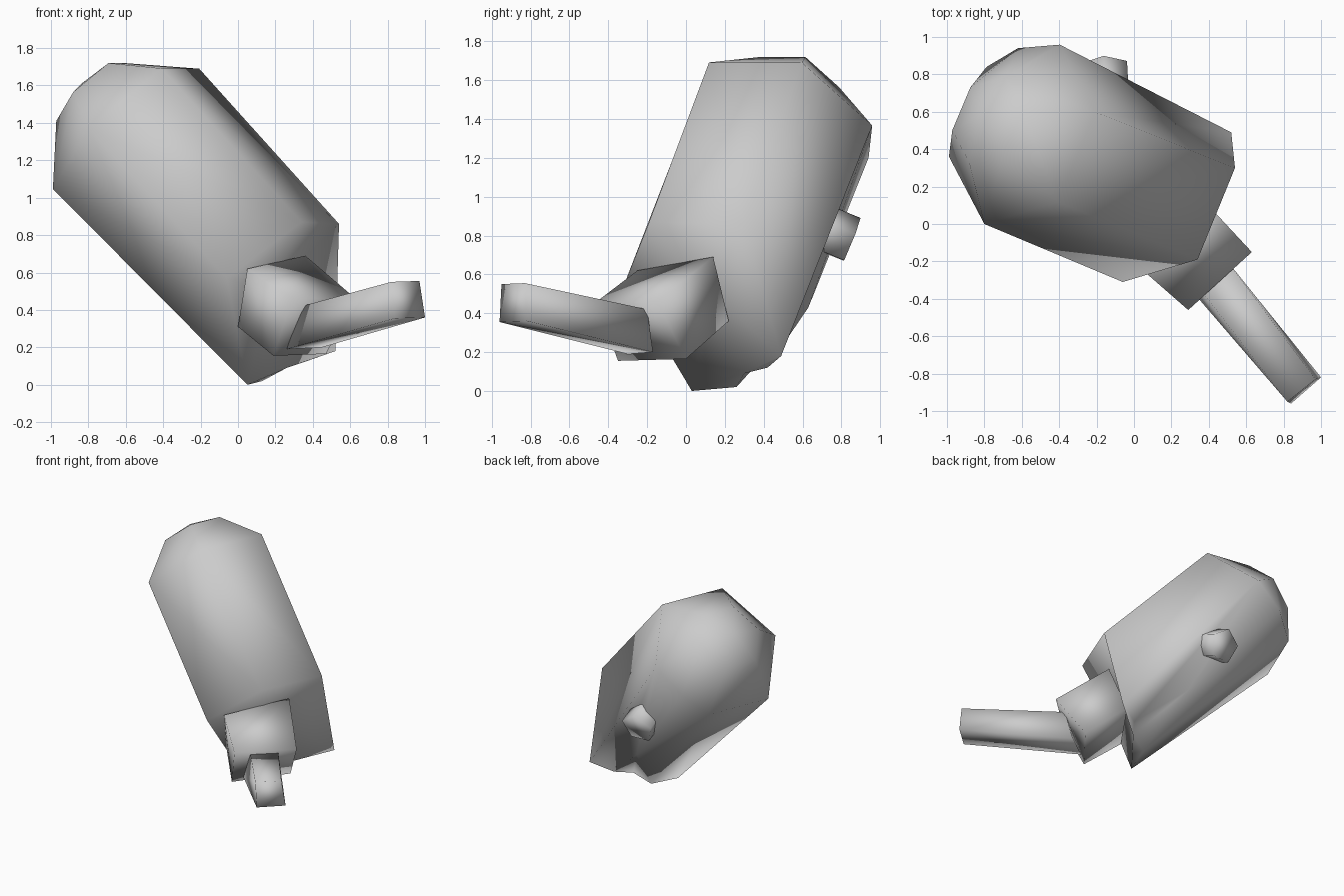
import bpy, bmesh
from math import radians
from mathutils import Vector, Matrix

cube = bpy.data.objects.get("Cube")
if cube:
    bpy.data.objects.remove(cube, do_unlink=True)

grey = bpy.data.materials.new("plain grey")
grey.use_nodes = True
grey.diffuse_color = (0.6, 0.6, 0.6, 1)
grey.node_tree.nodes["Principled BSDF"].inputs["Base Color"].default_value = (0.6, 0.6, 0.6, 1)


def finish(name, bm):
    """Turn a bmesh into a fully smooth-shaded object."""
    bmesh.ops.recalc_face_normals(bm, faces=bm.faces[:])
    for f in bm.faces:
        f.smooth = True
    mesh = bpy.data.meshes.new(name)
    bm.to_mesh(mesh)
    bm.free()
    mesh.materials.append(grey)
    bpy.context.collection.objects.link(bpy.data.objects.new(name, mesh))


def loft(name, start, end):
    """Prism between two matching outlines."""
    bm = bmesh.new()
    a = [bm.verts.new(p) for p in start]
    b = [bm.verts.new(p) for p in end]
    n = len(a)
    for i in range(n):
        j = (i + 1) % n
        bm.faces.new((a[i], a[j], b[j], b[i]))
    bm.faces.new(a)
    bm.faces.new(b)
    finish(name, bm)


# Tilted six-sided body with a domed top, a hollowed front and a notched lower rim
axis = Vector((-0.66, 0.28, 0.70)).normalized()
centre = Vector((-0.6, 0.48, 1.37))
spoke = Vector((-0.2, -0.48, 0))


def ring(height, scale):
    return [centre + axis * height + Matrix.Rotation(radians(60 * i - 60), 3, axis) @ spoke * scale
            for i in range(6)]


bm = bmesh.new()
rim = [bm.verts.new(p) for p in ring(0, 1)]
dome = [bm.verts.new(p) for p in ring(0.28, 0.48)]
tip = bm.verts.new(centre + axis * 0.35)
A, B, C, D, E, F = rim
b, c, d, a, heel, gap, notch, toe, g, bulge, pit = [bm.verts.new(p) for p in (
    (-0.06, -0.31, 0.57), (0.34, -0.19, 0.87), (0.54, 0.30, 0.86),
    (0.05, 0.03, 0), (0.13, 0.26, 0.02), (0.26, 0.30, 0.09), (0.0, 0.63, 0.43),
    (0.35, 0.42, 0.12), (0.52, 0.49, 0.18), (-0.62, 0.94, 1.2), (0.17, 0.13, 0.5))]
for i in range(6):
    j = (i + 1) % 6
    bm.faces.new((dome[i], dome[j], tip))
    if i != 4:
        bm.faces.new((rim[i], rim[j], dome[j], dome[i]))
for f in ((E, bulge, dome[4]), (bulge, F, dome[5]), (bulge, dome[5], dome[4]),
          (A, B, b, a), (B, C, c, b), (C, D, d, c), (D, E, g, d), (E, g, toe),
          (E, toe, notch), (E, notch, bulge), (bulge, notch, F), (F, notch, heel),
          (F, heel, a), (F, a, A), (notch, toe, gap), (notch, gap, heel),
          (a, heel, gap), (gap, toe, g)):
    bm.faces.new(f)
lip = [b, c, d, g, gap, a]
for i in range(6):
    bm.faces.new((lip[i], lip[(i + 1) % 6], pit))
finish("body", bm)

# Block joining the body to the handle
loft("neck",
     [(0.29, -0.46, 0.46), (0.63, -0.15, 0.46), (0.47, 0, 0.165), (0.19, -0.35, 0.155)],
     [(0.05, -0.25, 0.62), (0.36, 0.14, 0.69), (0.25, 0.22, 0.36), (0, -0.15, 0.31)])

# Long bar reaching forward
loft("handle",
     [(0.34, -0.33, 0.42), (0.50, -0.20, 0.42), (0.45, -0.17, 0.2), (0.26, -0.30, 0.19)],
     [(0.82, -0.95, 0.55), (0.97, -0.83, 0.555), (1.0, -0.82, 0.36), (0.84, -0.96, 0.355)])

# Five-sided knob on the back
out = Vector((-0.05, 0.93, -0.38)).normalized()
bm = bmesh.new()
place = (Matrix.Translation(Vector((-0.16, 0.85, 0.77)) - out * 0.12)
         @ out.to_track_quat('Z', 'Y').to_matrix().to_4x4())
bmesh.ops.create_cone(bm, cap_ends=True, segments=5, radius1=0.13, radius2=0.13,
                      depth=0.24, matrix=place)
finish("back_knob", bm)
